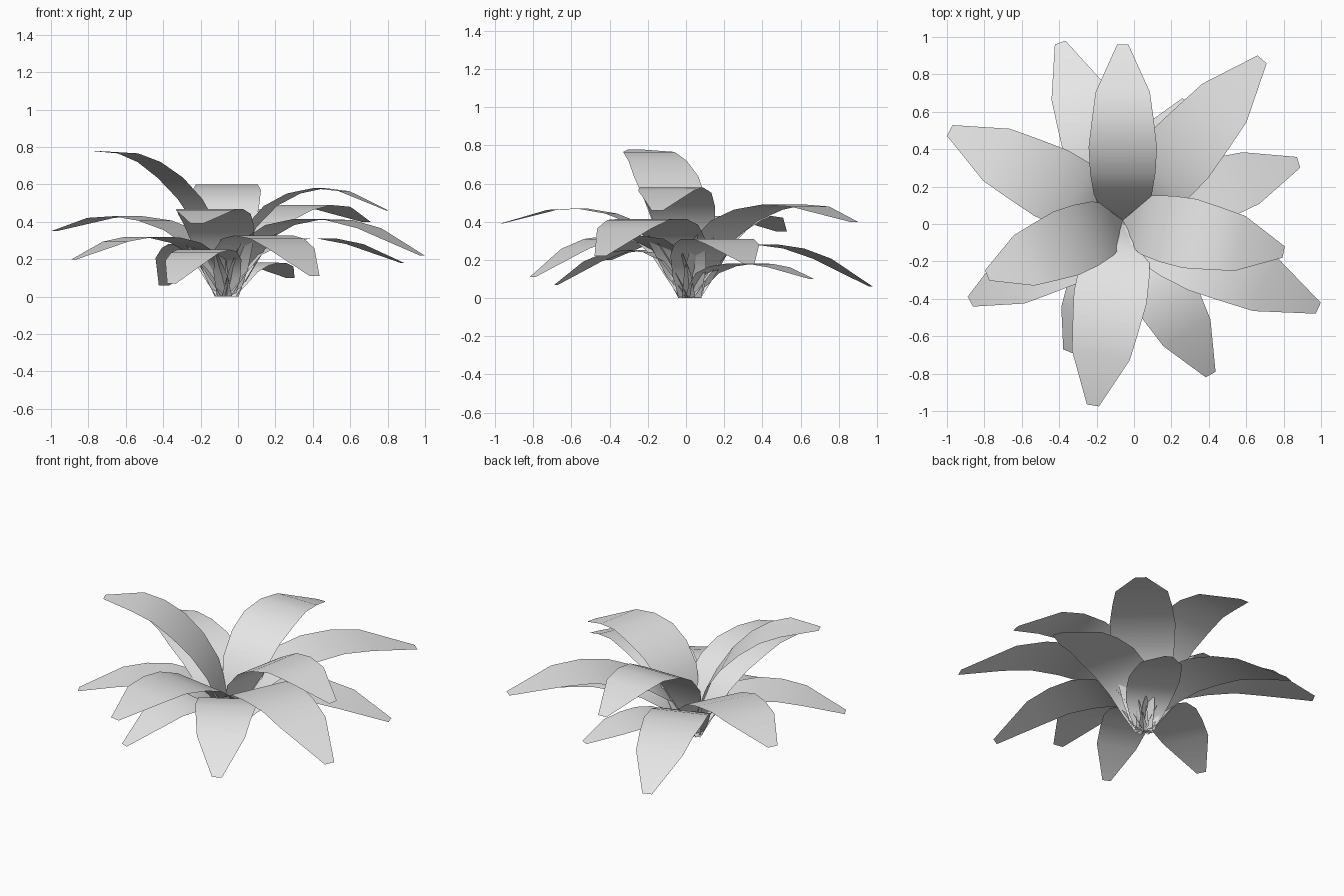
import bpy
import bmesh
from mathutils import Vector

cube = bpy.data.objects.get("Cube")
if cube:
    bpy.data.objects.remove(cube)

# One plain grey for the whole plant
grey = bpy.data.materials.new("leaf_grey")
grey.use_nodes = True
colour = (0.8, 0.8, 0.8, 1)
grey.diffuse_color = colour
grey.node_tree.nodes["Principled BSDF"].inputs["Base Color"].default_value = colour

ROOT = Vector((-0.06, 0.02, 0))

# Shared leaf profile: reach, height, width
PROFILE = [(0, 0, 0.12), (0.06, 0.19, 0.23), (0.14, 0.38, 0.31),
           (0.26, 0.5, 0.35), (0.4, 0.57, 0.365), (0.55, 0.6, 0.33),
           (0.7, 0.585, 0.29), (0.96, 0.48, 0.06)]
REACH, PEAK_AT, PEAK, TIP = 0.96, 0.55, 0.6, 0.48


def add_leaf(name, x, y, tip_z, peak_z, width=1.0):
    """Arching flat leaf from the root to a tip, with a chosen crest height."""
    span = Vector((x, y, 0)) - ROOT
    along = span.normalized()
    across = Vector((-along.y, along.x, 0))
    # Scale and shear the profile so that its tip and crest hit the targets
    ratio = PEAK_AT / REACH
    lift = (peak_z - ratio * tip_z) / (PEAK - ratio * TIP)
    tilt = (tip_z - lift * TIP) / REACH

    bm = bmesh.new()
    rows = []
    for r, h, w in PROFILE:
        mid = ROOT + along * (r * span.length / REACH)
        mid.z = lift * h + tilt * r
        rows.append([bm.verts.new(mid + across * side * w * width / 2)
                     for side in (1, -1)])
    for (l0, r0), (l1, r1) in zip(rows, rows[1:]):
        bm.faces.new((l0, r0, r1, l1)).smooth = True
    mesh = bpy.data.meshes.new(name)
    bm.to_mesh(mesh)
    bm.free()
    mesh.materials.append(grey)
    bpy.context.collection.objects.link(bpy.data.objects.new(name, mesh))


# Upper leaves
add_leaf("upper_leaf_back", -0.06, 0.96, 0.48, 0.6)
add_leaf("upper_leaf_left", 0.8, -0.15, 0.46, 0.58, 1.03)
add_leaf("upper_leaf_right", -0.785, -0.275, 0.78, 0.72)

# Middle leaves
add_leaf("middle_leaf_back_left", 0.685, 0.88, 0.4, 0.49, 1.08)
add_leaf("middle_leaf_front", -0.22, -0.97, 0.39, 0.47, 1.08)
add_leaf("middle_leaf_right", -0.985, 0.5, 0.35, 0.43, 1.08)
add_leaf("middle_leaf_front_left", 0.985, -0.45, 0.22, 0.41, 1.08)

# Lower leaves
add_leaf("lower_leaf_left", 0.88, 0.33, 0.18, 0.31)
add_leaf("lower_leaf_front_right", -0.875, -0.415, 0.2, 0.32)
add_leaf("lower_leaf_front_left", 0.41, -0.805, 0.11, 0.31)
add_leaf("lower_leaf_back_right", -0.395, 0.97, 0.06, 0.26)
add_leaf("lower_leaf_front", -0.355, -0.68, 0.07, 0.235, 0.85)
add_leaf("lower_leaf_back_left", 0.28, 0.66, 0.1, 0.18, 0.85)
